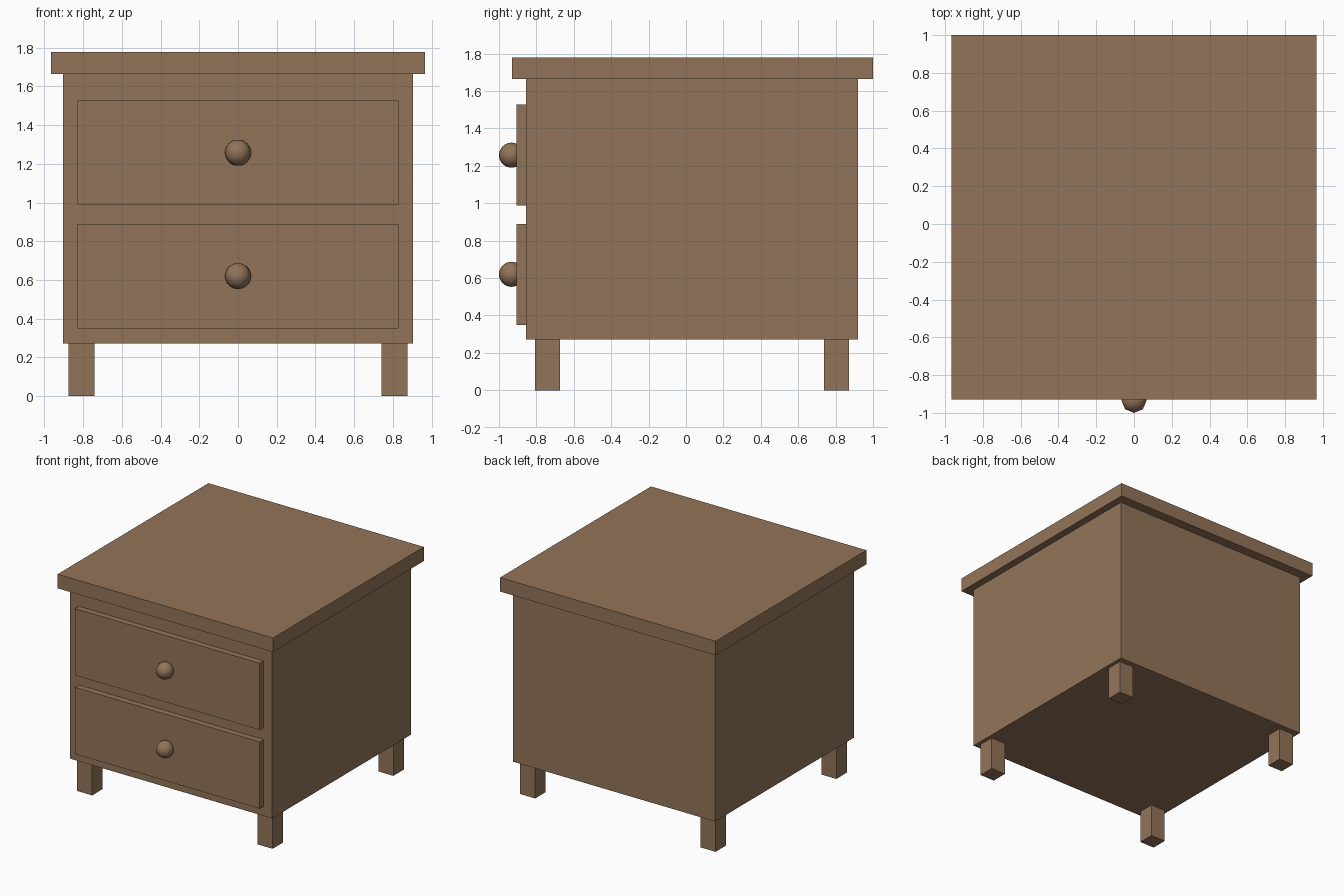
import bpy
import bmesh
import math

if "Cube" in bpy.data.objects:
    bpy.data.objects.remove(bpy.data.objects["Cube"])

wood = bpy.data.materials.new("brown wood")
wood.diffuse_color = (0.29, 0.175, 0.10, 1.0)
wood.use_nodes = True
wood.node_tree.nodes["Principled BSDF"].inputs["Base Color"].default_value = wood.diffuse_color


def finish(name, bm):
    mesh = bpy.data.meshes.new(name)
    bm.to_mesh(mesh)
    bm.free()
    mesh.materials.append(wood)
    obj = bpy.data.objects.new(name, mesh)
    bpy.context.collection.objects.link(obj)
    return obj


def box(name, x, y, z):
    """Box from (min, max) pairs on each axis."""
    bm = bmesh.new()
    bmesh.ops.create_cube(bm, size=1)
    for v in bm.verts:
        v.co = [lo + (c + 0.5) * (hi - lo) for c, (lo, hi) in zip(v.co, (x, y, z))]
    return finish(name, bm)


def knob(name, y, z, radius):
    """Round knob, eight-sided around the vertical axis, smooth shaded."""
    bm = bmesh.new()
    bmesh.ops.create_uvsphere(bm, u_segments=8, v_segments=16, radius=radius)
    for f in bm.faces:
        f.smooth = True
    obj = finish(name, bm)
    obj.location = (0, y, z)
    return obj


# Cabinet body and overhanging top
box("cabinet_body", (-0.905, 0.905), (-0.855, 0.92), (0.272, 1.664))
box("top_slab", (-0.965, 0.965), (-0.93, 1.0), (1.664, 1.778))

# Drawer fronts with knobs
for name, low, high, knob_z in (("lower", 0.35, 0.89, 0.62),
                                ("upper", 0.987, 1.527, 1.257)):
    box(name + "_drawer", (-0.828, 0.828), (-0.905, -0.855), (low, high))
    knob(name + "_knob", -0.933, knob_z, 0.067)

# Four square legs
half = 0.067
for side, cx in (("left", -0.808), ("right", 0.808)):
    for end, cy in (("front", -0.74), ("back", 0.805)):
        box(f"{end}_{side}_leg", (cx - half, cx + half),
            (cy - half, cy + half), (0, 0.272))
